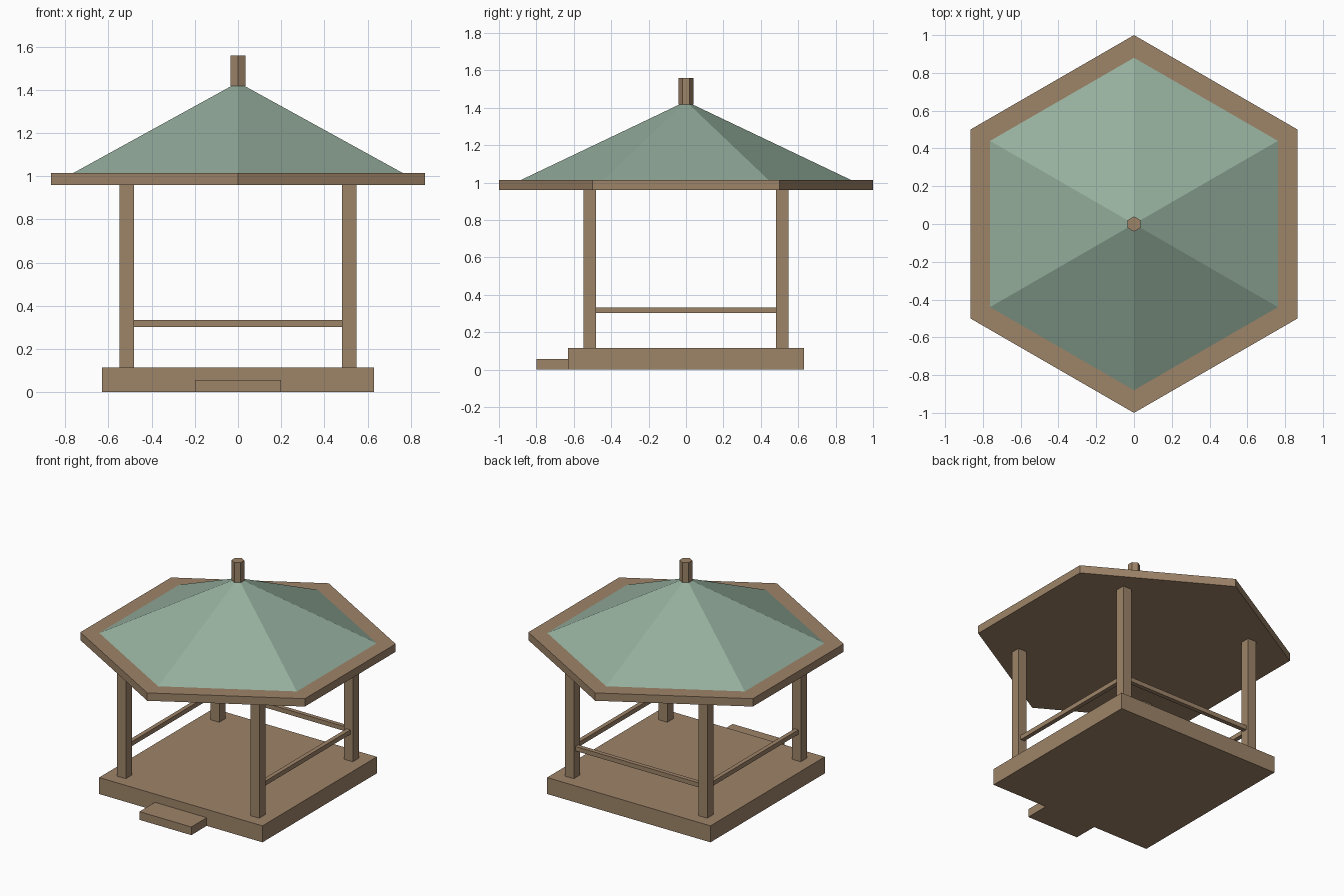
import bpy

if "Cube" in bpy.data.objects:
    bpy.data.objects.remove(bpy.data.objects["Cube"])


def material(name, color):
    m = bpy.data.materials.new(name)
    m.diffuse_color = (*color, 1)
    m.use_nodes = True
    m.node_tree.nodes["Principled BSDF"].inputs["Base Color"].default_value = m.diffuse_color
    return m


wood = material("wood", (0.34, 0.23, 0.14))
green = material("roof_green", (0.30, 0.43, 0.34))


def box(name, x, y, z):
    """Box from (min, max) ranges."""
    bpy.ops.mesh.primitive_cube_add(size=1, location=[sum(r) / 2 for r in (x, y, z)])
    ob = bpy.context.object
    ob.name = name
    ob.scale = [r[1] - r[0] for r in (x, y, z)]
    bpy.ops.object.transform_apply(location=False, rotation=False, scale=True)
    ob.data.materials.append(wood)


def hexagon(name, r1, r2, z0, z1, mat):
    """Six-sided prism or frustum with corners on +y and -y."""
    bpy.ops.mesh.primitive_cone_add(vertices=6, radius1=r1, radius2=r2,
                                    depth=z1 - z0, location=(0, 0, (z0 + z1) / 2))
    ob = bpy.context.object
    ob.name = name
    ob.data.materials.append(mat)


# Floor and front step
box("floor_base", (-0.63, 0.63), (-0.63, 0.63), (0, 0.115))
box("front_step", (-0.2, 0.2), (-0.8, -0.63), (0, 0.057))

# Corner posts
IN, OUT = 0.482, 0.548
for sx, side in ((-1, "left"), (1, "right")):
    xr = sorted((sx * IN, sx * OUT))
    for sy, end in ((-1, "front"), (1, "back")):
        box(f"{end}_{side}_post", xr, sorted((sy * IN, sy * OUT)), (0.115, 0.96))
    # Side rails
    box(f"{side}_rail", sorted((sx * 0.5, sx * 0.53)), (-IN, IN), (0.302, 0.333))

# Back rail (the front stays open)
box("back_rail", (-IN, IN), (0.5, 0.53), (0.302, 0.333))

# Hexagonal eave, roof and finial
hexagon("roof_eave", 1.0, 1.0, 0.96, 1.015, wood)
hexagon("roof", 0.88, 0.03, 1.015, 1.42, green)
hexagon("roof_finial", 0.04, 0.04, 1.418, 1.558, wood)
